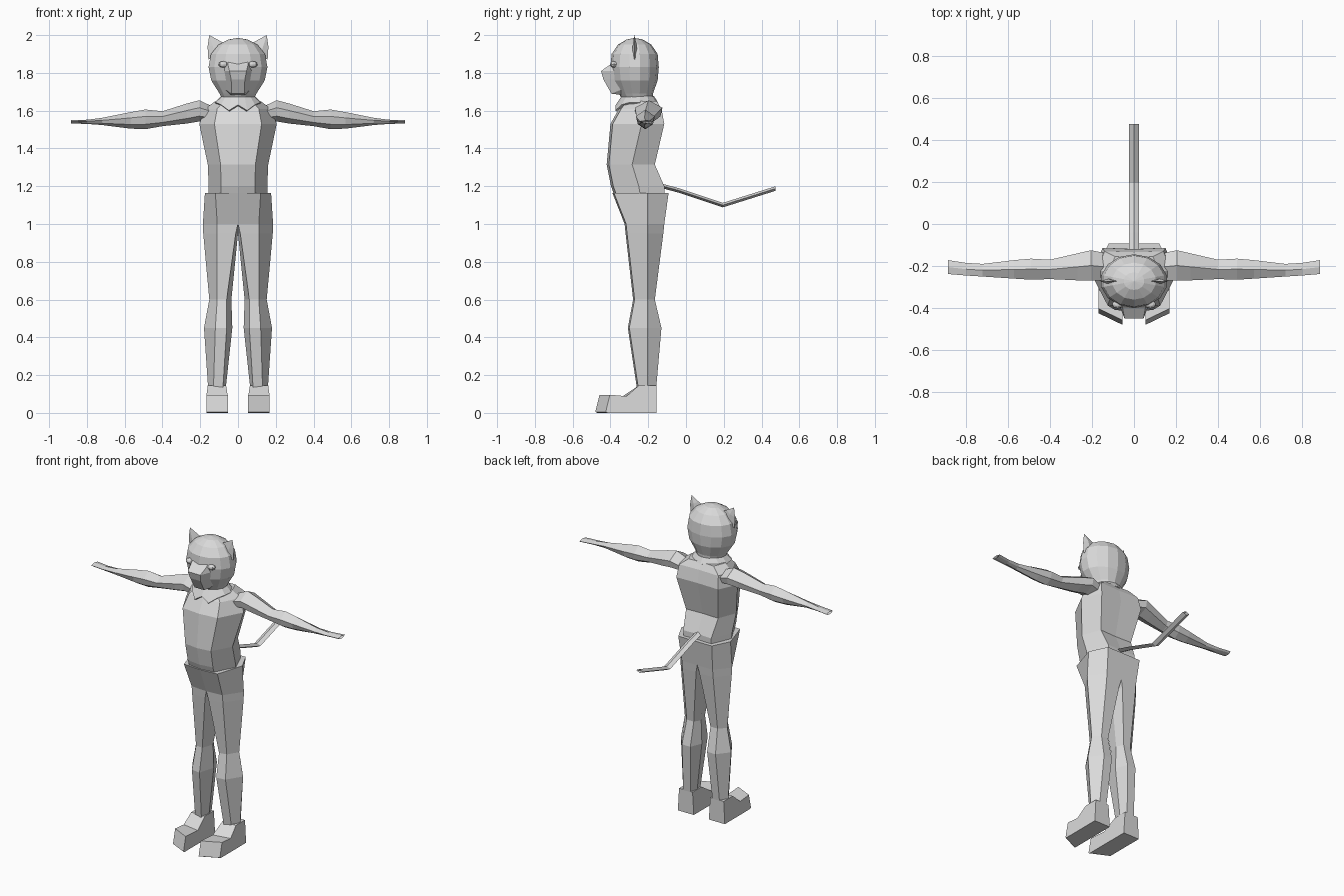
import bpy, bmesh, math
from mathutils import Vector

if "Cube" in bpy.data.objects:
    bpy.data.objects.remove(bpy.data.objects["Cube"])

grey = bpy.data.materials.new("plain_grey")
grey.diffuse_color = (0.7, 0.7, 0.7, 1)
grey.use_nodes = True
grey.node_tree.nodes["Principled BSDF"].inputs["Base Color"].default_value = grey.diffuse_color


def finish(name, bm, mirror):
    bmesh.ops.recalc_face_normals(bm, faces=bm.faces[:])
    if mirror:
        # open the seam so both halves weld into one skin
        seam = [f for f in bm.faces if all(abs(v.co.x) < 1e-5 for v in f.verts)]
        bmesh.ops.delete(bm, geom=seam, context='FACES')
    me = bpy.data.meshes.new(name)
    bm.to_mesh(me)
    bm.free()
    me.materials.append(grey)
    ob = bpy.data.objects.new(name, me)
    bpy.context.collection.objects.link(ob)
    if mirror:
        m = ob.modifiers.new("mirror", 'MIRROR')
        m.merge_threshold = 0.0005
    return ob


def loft(name, rings, tip=None, mirror=False, closed=True):
    """Skin a stack of rings; tip closes the last ring with a fan."""
    bm = bmesh.new()
    vs = [[bm.verts.new(p) for p in r] for r in rings]
    n = len(rings[0])
    for a, b in zip(vs, vs[1:]):
        for i in range(n if closed else n - 1):
            j = (i + 1) % n
            bm.faces.new((a[i], a[j], b[j], b[i]))
    if closed:
        bm.faces.new(vs[0])
        if tip:
            t = bm.verts.new(tip)
            for i in range(n):
                bm.faces.new((vs[-1][i], vs[-1][(i + 1) % n], t))
        else:
            bm.faces.new(vs[-1])
    return finish(name, bm, mirror)


# Head: faceted, slightly tapered ball
head = [(1.63, .07, .07, -.25), (1.69, .10, .09, -.265), (1.76, .145, .12, -.27),
        (1.83, .16, .128, -.272), (1.90, .147, .122, -.272),
        (1.95, .105, .088, -.272), (1.977, .05, .042, -.272)]
loft("head", [[(rx * math.sin(a), yc - ry * math.cos(a), z)
               for a in (k * math.tau / 14 for k in range(14))]
              for z, rx, ry, yc in head], tip=(0, -.272, 1.985))

# Muzzle: side profile (y, z, half width) with cheeks sloping back
muzzle = [(-.37, 1.875, .052), (-.40, 1.845, .054), (-.45, 1.81, .045),
          (-.437, 1.765, .036), (-.395, 1.69, .034), (-.33, 1.682, .04)]
side = [(w, y, z) for y, z, w in muzzle]
cheek = [(w + .03, max(y + .05, -.375), z + (.02 if z < 1.75 else 0)) for y, z, w in muzzle]
flip = lambda r: [(-x, y, z) for x, y, z in r]
loft("muzzle", [flip(cheek), flip(side), side, cheek])

# Eyes
bm = bmesh.new()
bmesh.ops.create_uvsphere(bm, u_segments=8, v_segments=6, radius=1)
for v in bm.verts:
    v.co = Vector((.078 + v.co.x * .026, -.382 + v.co.y * .02, 1.845 + v.co.z * .017))
finish("eyes", bm, True)

# Ears: flat pointed shells
loft("ears", [[(.157, -.272, 1.87), (.115, -.288, 1.89), (.06, -.272, 1.95), (.115, -.258, 1.89)],
              [(.161, -.272, 1.94), (.135, -.282, 1.945), (.10, -.272, 1.972), (.13, -.262, 1.955)]],
     tip=(.152, -.274, 2.0), mirror=True)

# Torso: half sections (z, front, panel x, side x, side y, back x, back y)
torso = [(1.14, -.375, .088, .155, -.24, .10, -.115),
         (1.20, -.397, .09, .155, -.25, .10, -.115),
         (1.315, -.42, .092, .16, -.285, .115, -.165),
         (1.53, -.40, .125, .205, -.235, .15, -.115),
         (1.61, -.355, .11, .175, -.22, .14, -.13),
         (1.65, -.325, .075, .12, -.23, .09, -.155)]
loft("torso", [[(0, yf, z), (xa, yf + .012, z), (xs, ys, z), (xb, yb, z), (0, yb - .004, z)]
               for z, yf, xa, xs, ys, xb, yb in torso], mirror=True)

# Shirt collar with two points at the front
upper, lower = [], []
for k, drop in enumerate((0, .03, .008, 0, 0, 0, 0, 0)):
    a = (0, .4, .8, 1.2, 1.7, 2.2, 2.7, math.pi)[k]
    s, c = math.sin(a), math.cos(a)
    upper.append((.088 * s, -.255 - .085 * c, 1.678))
    lower.append((.125 * s, -.26 - (.112 + drop * .4) * c, 1.643 - drop * 1.4 - .012 * (k == 0)))
collar = loft("collar", [upper, lower], mirror=True, closed=False)
sol = collar.modifiers.new("thickness", 'SOLIDIFY')
sol.thickness = .01

# Arms: six-sided sections (x, top, bottom, front y, back y)
arm = [(.13, 1.62, 1.54, -.27, -.14), (.205, 1.655, 1.543, -.27, -.125),
       (.27, 1.638, 1.532, -.268, -.14), (.40, 1.597, 1.518, -.262, -.17),
       (.49, 1.606, 1.502, -.265, -.165), (.57, 1.592, 1.505, -.26, -.172),
       (.72, 1.562, 1.524, -.25, -.19), (.80, 1.552, 1.53, -.245, -.185),
       (.885, 1.55, 1.532, -.238, -.172)]
rings = []
for x, t, b, yf, yb in arm:
    m, h = (yf + yb) / 2, t - b
    rings.append([(x, m, t), (x, yf, b + h * .65), (x, yf + .01, b + h * .25),
                  (x, m, b), (x, yb - .01, b + h * .25), (x, yb, b + h * .65)])
loft("arms", rings, tip=(.865, -.205, 1.54), mirror=True)

# Trousers: half sections (z, inner x, front-inner x, front-outer x, outer x, front y, back y)
legs = [(1.165, 0, 0, .12, .175, -.39, -.092),
        (1.0, 0, 0, .11, .186, -.325, -.115),
        (.95, 0, .012, .11, .184, -.32, -.12),
        (.60, .035, .06, .11, .152, -.28, -.165),
        (.45, .03, .06, .12, .18, -.308, -.13),
        (.13, .065, .08, .13, .158, -.26, -.158)]
loft("trousers", [[(fi, yf, z), (fo, yf + .008, z), (xo, -.205, z),
                   (fo, yb, z), (fi, yb, z), (xi, -.205, z)]
                  for z, xi, fi, fo, xo, yf, yb in legs], mirror=True)

# Feet: side profile swept across, toes slanting back to the outside
foot = [(-.157, 0), (-.157, .145), (-.25, .145), (-.335, .088), (-.458, .096), (-.48, .005), (-.47, 0)]
inner = [(.063 if z > .1 else .054, y, z) for y, z in foot]
outer = [(.16 if z > .1 else .168, y + (.055 if y < -.4 else .02 if y < -.3 else 0), z) for y, z in foot]
loft("feet", [inner, outer], mirror=True)

# Tail: bent bar with a notched end
tail = [(-.14, 1.205), (-.04, 1.178), (.195, 1.10), (.475, 1.188)]
loft("tail", [[(-.024, y, z), (0, y, z - .012), (.024, y, z), (0, y, z + .012)]
              for y, z in tail], tip=(0, .45, 1.18))
